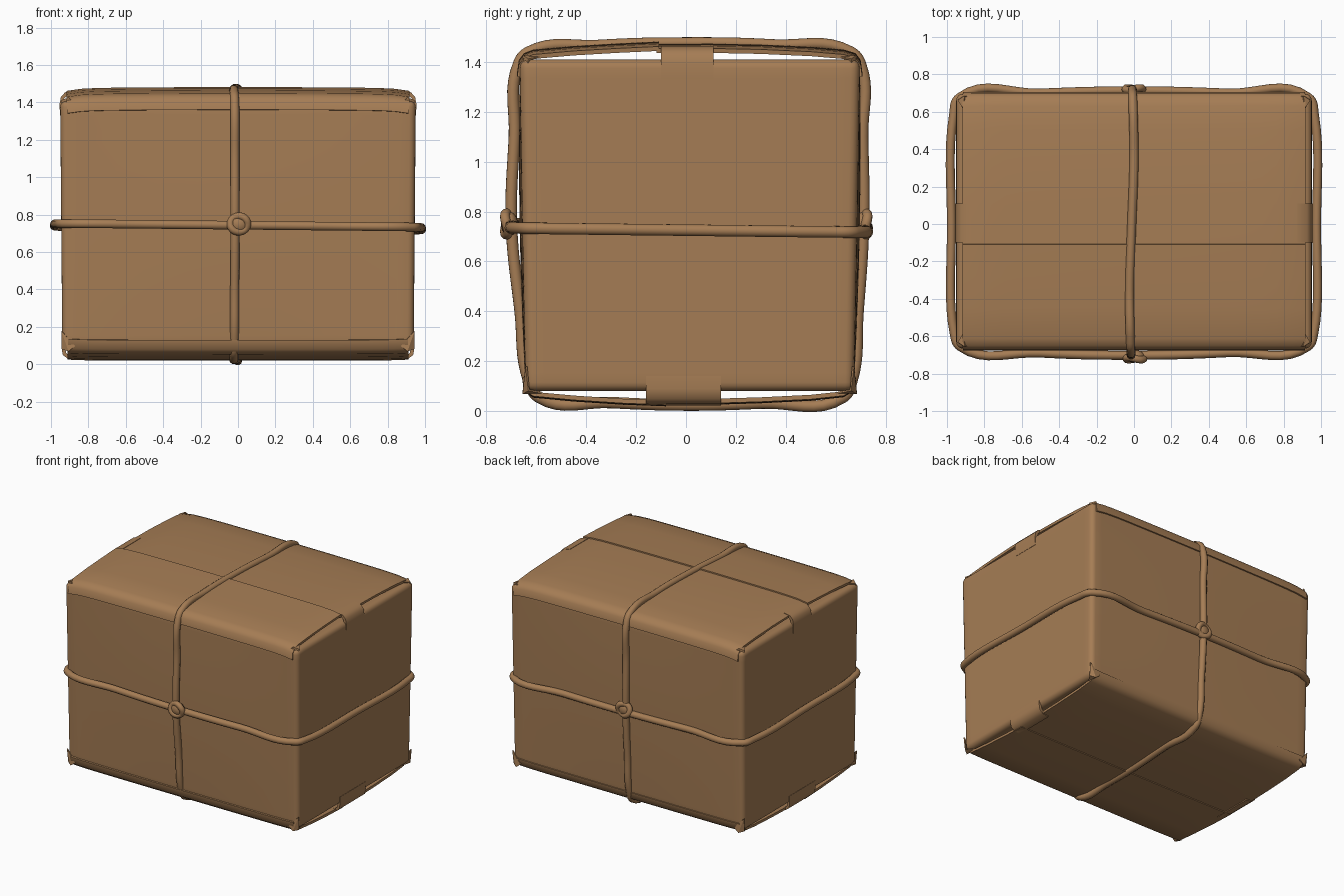
import bpy, bmesh, math
from mathutils import Vector

cube = bpy.data.objects.get("Cube")
if cube:
    bpy.data.objects.remove(cube, do_unlink=True)

kraft = bpy.data.materials.new("kraft_brown")
kraft.use_nodes = True
COLOR = (0.38, 0.205, 0.09, 1)
kraft.diffuse_color = COLOR
bsdf = kraft.node_tree.nodes["Principled BSDF"]
bsdf.inputs["Base Color"].default_value = COLOR
bsdf.inputs["Roughness"].default_value = 0.8


def add_object(name, data):
    ob = bpy.data.objects.new(name, data)
    bpy.context.collection.objects.link(ob)
    data.materials.append(kraft)
    bpy.ops.object.select_all(action="DESELECT")
    ob.select_set(True)
    bpy.context.view_layer.objects.active = ob
    return ob


def finish(name, bm, angle=40, thickness=0):
    bmesh.ops.recalc_face_normals(bm, faces=bm.faces)
    me = bpy.data.meshes.new(name)
    bm.to_mesh(me)
    bm.free()
    ob = add_object(name, me)
    if thickness:
        mod = ob.modifiers.new("Thickness", "SOLIDIFY")
        mod.thickness, mod.offset = thickness, 0
        bpy.ops.object.modifier_apply(modifier=mod.name)
    bpy.ops.object.shade_smooth_by_angle(angle=math.radians(angle))
    return ob


def box_body():
    """Rounded carton, slightly swollen and narrower at the bottom."""
    bm = bmesh.new()
    bmesh.ops.create_cube(bm, size=1)
    for v in bm.verts:
        v.co = (v.co.x * 1.89, v.co.y * 1.34 + 0.015, v.co.z * 1.33 + 0.745)
    bmesh.ops.bevel(bm, geom=bm.edges[:], offset=0.035, segments=4,
                    profile=0.5, affect="EDGES")
    for axis, mid, half in ((0, 0, 0.9), (1, 0.015, 0.62), (2, 0.745, 0.62)):
        normal = Vector((0, 0, 0))
        normal[axis] = 1
        for i in range(-4, 5):
            bmesh.ops.bisect_plane(bm, geom=bm.verts[:] + bm.edges[:] + bm.faces[:],
                                   plane_co=normal * (mid + half * i / 4.2), plane_no=normal)
    for v in bm.verts:
        x, y, z = v.co
        t = (z - 0.745) / 0.665
        v.co.x = x * (1 + 0.006 * t)
        swell = max(0, 1 - (x / 0.95) ** 2) * max(0, 1 - t * t)
        v.co.y += 0.012 * swell * (1 if y > 0 else -1) + 0.012 * t * (y / 0.67)
    finish("carton_body", bm)


def flap(name, profile, half_x, down):
    """Sheet swept along x, with its two side edges curling to the carton."""
    bm = bmesh.new()
    rows = []
    for i in range(25):
        u = -1 + i / 12
        curl = down * (0.006 * u * u + 0.014 * abs(u) ** 14)
        rows.append([bm.verts.new((u * half_x, y, z - curl)) for y, z in profile])
    for a, b in zip(rows, rows[1:]):
        for j in range(len(profile) - 1):
            bm.faces.new((a[j], a[j + 1], b[j + 1], b[j]))
    finish(name, bm, 60, 0.018)


def side_tab(name, profile, y0, y1):
    """Tongue joining the flaps to the side panel."""
    bm = bmesh.new()
    left = [bm.verts.new((x, y0, z)) for x, z in profile]
    right = [bm.verts.new((x, y1, z)) for x, z in profile]
    for i in range(len(profile) - 1):
        bm.faces.new((left[i], left[i + 1], right[i + 1], right[i]))
    finish(name, bm, 60, 0.02)


def rope(name, points, radius=0.024):
    cu = bpy.data.curves.new(name, "CURVE")
    cu.dimensions = "3D"
    cu.bevel_depth, cu.bevel_resolution, cu.resolution_u = radius, 3, 8
    sp = cu.splines.new("BEZIER")
    sp.bezier_points.add(len(points) - 1)
    for bp, p in zip(sp.bezier_points, points):
        bp.co = p
        bp.handle_left_type = bp.handle_right_type = "AUTO"
    sp.use_cyclic_u = True
    add_object(name, cu)
    bpy.ops.object.convert(target="MESH")
    bpy.ops.object.shade_smooth_by_angle(angle=math.radians(60))


def knot(name, x, y, z, side):
    """Lump of crossed string with a loop wound around it."""
    bm = bmesh.new()
    bmesh.ops.create_uvsphere(bm, u_segments=20, v_segments=12, radius=1)
    for v in bm.verts:
        v.co = (x + v.co.x * 0.052, y + v.co.y * 0.034, z + v.co.z * 0.048)
    finish(name, bm, 60)
    loop = []
    for i in range(10):
        a = i * math.tau / 10
        loop.append((x + 0.046 * math.cos(a), y + side * (0.012 + 0.006 * math.sin(2 * a)),
                     z + 0.042 * math.sin(a)))
    rope(name + "_loop", loop, 0.02)


box_body()

# Top flaps, meeting in a raised seam
flap("top_front_flap", [(-0.668, 1.36), (-0.662, 1.405), (-0.645, 1.428), (-0.61, 1.441),
                        (-0.45, 1.455), (-0.28, 1.465), (-0.108, 1.473)], 0.915, 1)
flap("top_back_flap", [(-0.118, 1.464), (0.1, 1.465), (0.3, 1.461), (0.5, 1.452), (0.63, 1.441),
                       (0.675, 1.428), (0.692, 1.405), (0.698, 1.36)], 0.915, 1)

# Bottom flaps, sagging to the middle
flap("bottom_front_flap", [(-0.648, 0.13), (-0.642, 0.085), (-0.61, 0.062), (-0.45, 0.047),
                           (-0.25, 0.034), (-0.08, 0.028)], 0.91, -0.3)
flap("bottom_back_flap", [(-0.09, 0.034), (0.1, 0.034), (0.3, 0.04), (0.5, 0.05), (0.63, 0.064),
                          (0.665, 0.085), (0.672, 0.13)], 0.91, -0.3)

# Side tongues and crumpled corner folds
for s, label in ((1, "left"), (-1, "right")):
    side_tab(label + "_top_tab", [(s * 0.942, 1.33), (s * 0.944, 1.39), (s * 0.938, 1.425),
                                  (s * 0.92, 1.445), (s * 0.87, 1.453)], -0.1, 0.11)
    side_tab(label + "_bottom_tab", [(s * 0.932, 0.14), (s * 0.934, 0.09), (s * 0.928, 0.055),
                                     (s * 0.905, 0.038), (s * 0.86, 0.032)], -0.16, 0.14)
    for y, end in ((-0.64, "front"), (0.67, "back")):
        d = 1 if y > 0 else -1
        for z, h, level in ((1.425, -0.1, "top"), (0.07, 0.09, "bottom")):
            bm = bmesh.new()
            pts = [(s * 0.905, y + d * 0.012, z), (s * 0.94, y - d * 0.01, z + h * 0.15),
                   (s * 0.91, y - d * 0.06, z + h * 0.05), (s * 0.943, y, z + h * 1.2),
                   (s * 0.87, y + d * 0.01, z + h * 0.3)]
            v = [bm.verts.new(p) for p in pts]
            for tri in ((0, 1, 2), (0, 3, 1), (0, 4, 3)):
                bm.faces.new([v[i] for i in tri])
            finish(f"{label}_{end}_{level}_corner_fold", bm, 30, 0.008)

# String around the waist and over the top
ZW = 0.735
waist = [(-0.93, -0.655), (-0.5, -0.69), (0, -0.702), (0.5, -0.688), (0.93, -0.655),
         (0.962, -0.58), (0.976, 0), (0.965, 0.58), (0.935, 0.675),
         (0.5, 0.7), (0, 0.712), (-0.5, 0.7), (-0.935, 0.675),
         (-0.965, 0.58), (-0.976, 0), (-0.962, -0.58)]
rope("waist_string", [(x, y, ZW - 0.01 * x - 0.012 * y) for x, y in waist])

girth = [(-0.67, 1.395), (-0.63, 1.44), (-0.35, 1.466), (0, 1.476), (0.35, 1.468), (0.66, 1.44),
         (0.7, 1.39), (0.708, 1.1), (0.712, 0.75), (0.69, 0.4), (0.665, 0.12), (0.63, 0.055),
         (0.3, 0.032), (0, 0.024), (-0.3, 0.034), (-0.59, 0.055), (-0.63, 0.12),
         (-0.665, 0.4), (-0.7, 0.75), (-0.688, 1.1)]
rope("girth_string", [(-0.012 + 0.012 * math.sin(4 * y), y, z) for y, z in girth])

knot("front_knot", 0.005, -0.708, 0.75, -1)
knot("back_knot", 0.0, 0.71, 0.75, 1)
